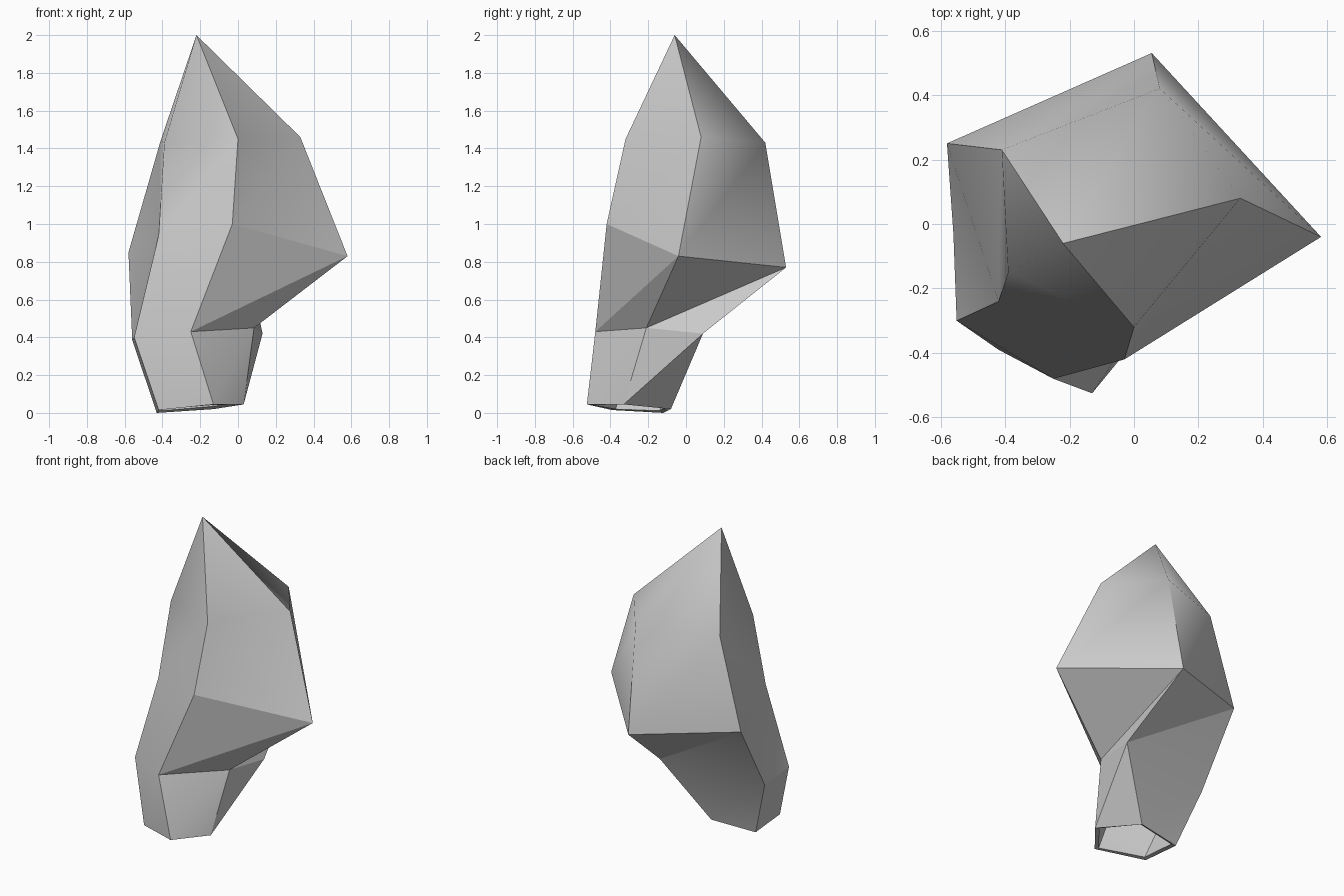
import bpy, bmesh
from math import radians

if "Cube" in bpy.data.objects:
    bpy.data.objects.remove(bpy.data.objects["Cube"])

# Five-sided rings of the shard, bottom to top
# order: back left, back, right, front, front left
RINGS = [
    [(-.43, -.12, 0), (-.13, -.08, .02), (.03, -.33, .045), (-.13, -.525, .045), (-.42, -.39, .015)],
    [(-.56, -.03, .385), (.13, .09, .42), (.085, -.21, .45), (-.25, -.48, .43), (-.55, -.30, .40)],
    [(-.58, .25, .85), (.055, .53, .77), (.58, -.04, .83), (-.03, -.42, 1.0), (-.42, -.24, .94)],
    [(-.41, .23, 1.44), (.08, .42, 1.43), (.33, .08, 1.46), (0, -.32, 1.45), (-.39, -.15, 1.43)],
]
APEX = (-.22, -.06, 2)

# Shard skin: bridge the rings with folded panels, fan to the tip, open base
bm = bmesh.new()
rings = [[bm.verts.new(p) for p in ring] for ring in RINGS]
tip = bm.verts.new(APEX)
for level, (low, high) in enumerate(zip(rings, rings[1:])):
    for i in range(5):
        j = (i + 1) % 5
        if level == 2 and i == 4:
            # upper left panel folds the other way
            bm.faces.new((low[i], low[j], high[j]))
            bm.faces.new((low[i], high[j], high[i]))
        else:
            bm.faces.new((low[i], low[j], high[i]))
            bm.faces.new((low[j], high[j], high[i]))
for i in range(5):
    bm.faces.new((rings[-1][i], rings[-1][(i + 1) % 5], tip))
bmesh.ops.recalc_face_normals(bm, faces=bm.faces)
if sum(f.normal.dot(f.calc_center_median()) for f in bm.faces) < 0:
    bmesh.ops.reverse_faces(bm, faces=bm.faces)

# Soft shading on the upper point, crisp facets on the lower body
upper = set(rings[3]) | {tip}
for f in bm.faces:
    f.smooth = True
for e in bm.edges:
    limit = radians(60 if upper & set(e.verts) else 22)
    e.smooth = not e.is_boundary and e.calc_face_angle() < limit

mesh = bpy.data.meshes.new("crystal_shard")
bm.to_mesh(mesh)
bm.free()
shard = bpy.data.objects.new("crystal_shard", mesh)
bpy.context.collection.objects.link(shard)

# Wall thickness visible at the open base
wall = shard.modifiers.new("wall", 'SOLIDIFY')
wall.thickness = 0.03
wall.offset = -1
